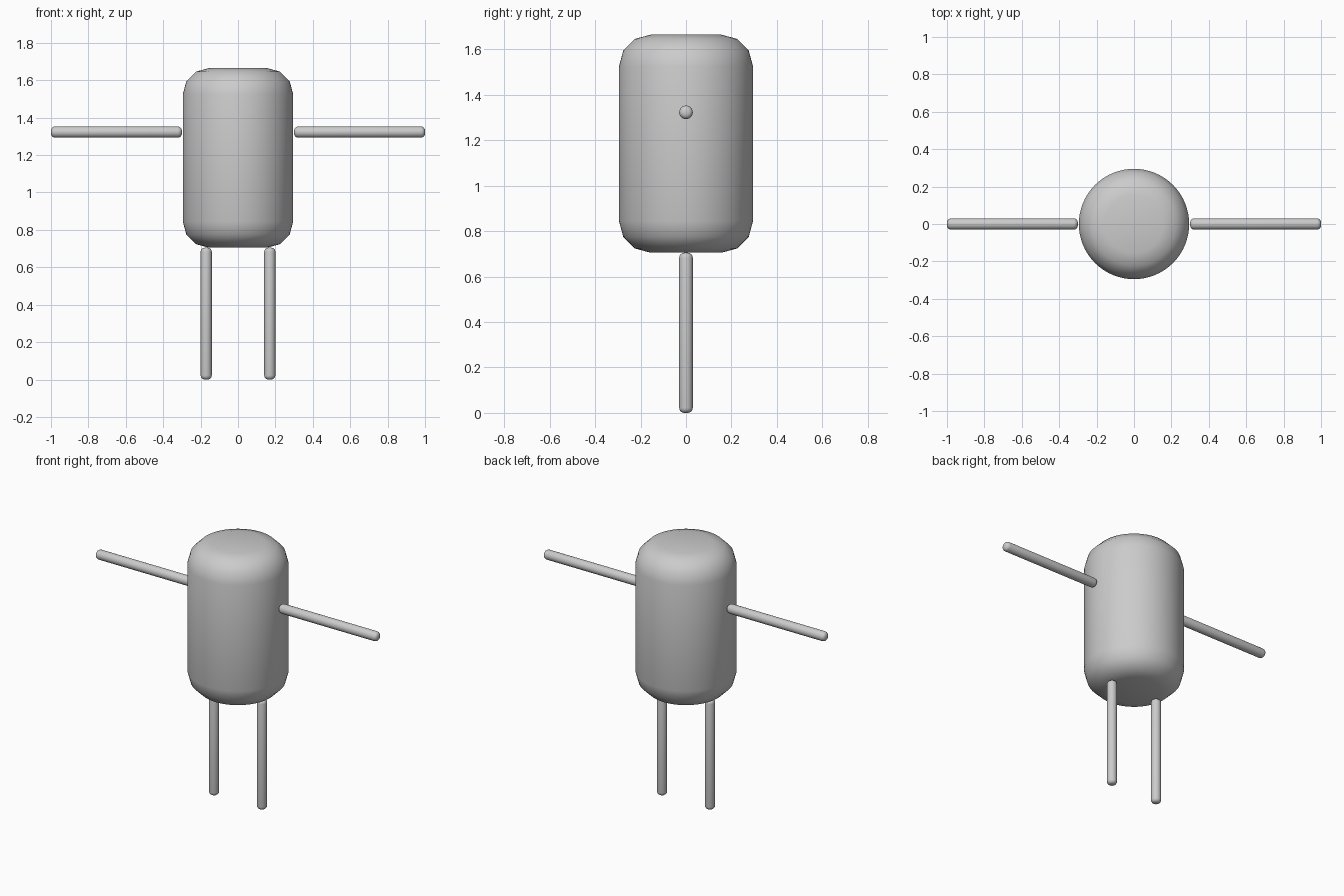
import bpy, bmesh, math
from mathutils import Matrix

if "Cube" in bpy.data.objects:
    bpy.data.objects.remove(bpy.data.objects["Cube"])

grey = bpy.data.materials.new("plain grey")
grey.diffuse_color = (0.6, 0.6, 0.6, 1)
grey.use_nodes = True
grey.node_tree.nodes["Principled BSDF"].inputs["Base Color"].default_value = grey.diffuse_color


def rounded_rod(name, radius, length, bevel, steps, sides, matrix):
    """Lathe a cylinder with rounded rims, centred on its own z axis."""
    core, half = radius - bevel, length / 2 - bevel
    arc = [math.radians(90 * i / steps) for i in range(steps + 1)]
    upper = [(core + bevel * math.cos(a), half + bevel * math.sin(a)) for a in arc]
    profile = [(r, -z) for r, z in reversed(upper)] + upper
    bm = bmesh.new()
    rings = []
    for r, z in profile:
        rings.append([bm.verts.new((r * math.cos(math.tau * i / sides),
                                    r * math.sin(math.tau * i / sides), z))
                      for i in range(sides)])
    for low, high in zip(rings, rings[1:]):
        for i in range(sides):
            j = (i + 1) % sides
            bm.faces.new((low[i], low[j], high[j], high[i]))
    bm.faces.new(rings[0][::-1])
    bm.faces.new(rings[-1])
    for f in bm.faces:
        f.smooth = True
    bm.transform(matrix)
    mesh = bpy.data.meshes.new(name)
    bm.to_mesh(mesh)
    bm.free()
    mesh.materials.append(grey)
    obj = bpy.data.objects.new(name, mesh)
    bpy.context.collection.objects.link(obj)
    return obj


# Barrel body with broad rounded rims
rounded_rod("body", 0.295, 0.96, 0.14, 3, 64, Matrix.Translation((0, 0, 1.185)))

# Straight arms and legs, mirrored left and right
for side, x in (("left", 1), ("right", -1)):
    rounded_rod(side + "_arm", 0.03, 0.70, 0.022, 4, 24,
                Matrix.Translation((x * 0.65, 0, 1.323)) @ Matrix.Rotation(math.pi / 2, 4, 'Y'))
    rounded_rod(side + "_leg", 0.03, 0.705, 0.022, 4, 24,
                Matrix.Translation((x * 0.17, 0, 0.3525)))
